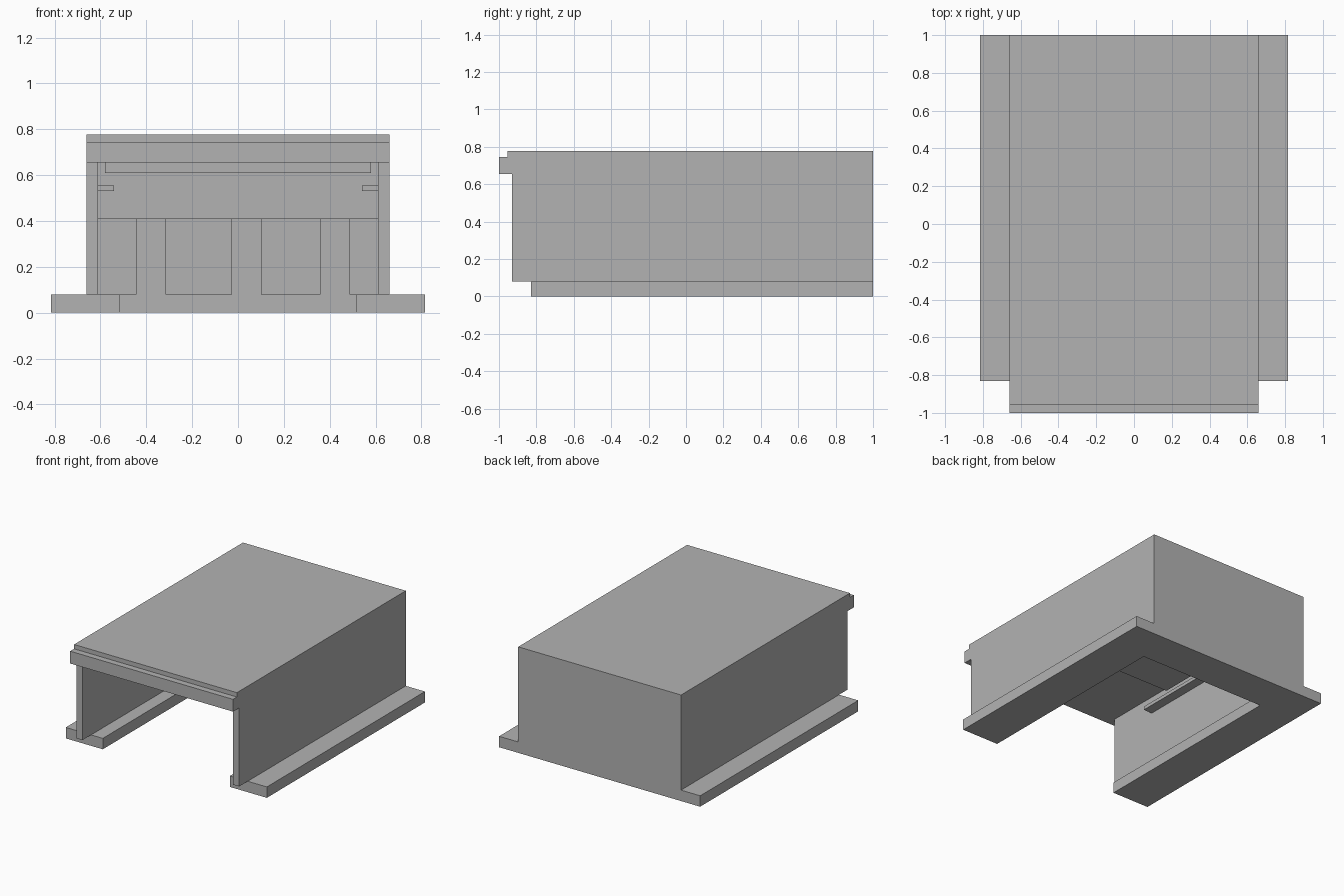
import bpy
import bmesh

if "Cube" in bpy.data.objects:
    bpy.data.objects.remove(bpy.data.objects["Cube"], do_unlink=True)

grey = bpy.data.materials.new("plain grey")
grey.use_nodes = True
colour = (0.45, 0.45, 0.45, 1)
grey.diffuse_color = colour
grey.node_tree.nodes["Principled BSDF"].inputs["Base Color"].default_value = colour


def prism(name, outline, start, end, axis):
    """Extrude an outline along an axis; it is given in (y, z) for X, (x, z) for Y, (x, y) for Z."""
    place = {"X": lambda a, b, c: (c, a, b),
             "Y": lambda a, b, c: (a, c, b),
             "Z": lambda a, b, c: (a, b, c)}[axis]
    bm = bmesh.new()
    low = [bm.verts.new(place(a, b, start)) for a, b in outline]
    high = [bm.verts.new(place(a, b, end)) for a, b in outline]
    bm.faces.new(low)
    bm.faces.new(high)
    for i in range(len(low)):
        j = (i + 1) % len(low)
        bm.faces.new((low[i], low[j], high[j], high[i]))
    bmesh.ops.recalc_face_normals(bm, faces=bm.faces)
    mesh = bpy.data.meshes.new(name)
    bm.to_mesh(mesh)
    bm.free()
    mesh.materials.append(grey)
    obj = bpy.data.objects.new(name, mesh)
    bpy.context.collection.objects.link(obj)
    return obj


def box(name, x, y, z):
    return prism(name, [(x[0], y[0]), (x[1], y[0]), (x[1], y[1]), (x[0], y[1])], *z, "Z")


BASE, LEDGE, CEILING, TOP = 0.08, 0.41, 0.655, 0.777
OUT, INNER, BACK = 0.66, 0.61, 0.716

# U-shaped footing, open at the front
prism("footing", [(-0.815, -0.83), (-0.515, -0.83), (-0.515, BACK), (0.515, BACK),
                  (0.515, -0.83), (0.815, -0.83), (0.815, 1), (-0.815, 1)], 0, BASE, "Z")

# Roof slab with the stepped front lintel
prism("roof", [(-1, CEILING), (1, CEILING), (1, TOP), (-0.955, TOP),
               (-0.955, 0.745), (-1, 0.745)], -OUT, OUT, "X")

# Walls
for side, s in (("left", 1), ("right", -1)):
    box(side + "_wall", sorted((s * INNER, s * OUT)), (-0.93, 1), (BASE, CEILING))
    # Rail with a raised lip along the inside of the wall
    prism(side + "_rail", [(s * INNER, 0.53), (s * 0.54, 0.53), (s * 0.54, 0.555),
                           (s * INNER, 0.555)], -0.54, 0.95, "Y")
box("back_wall", (-INNER, INNER), (0.95, 1), (BASE, CEILING))

# Lowered ceiling panel behind the opening
box("ceiling_panel", (-0.58, 0.58), (-0.35, 0.95), (0.61, CEILING))

# Thick lower part of the back wall with three shallow piers
box("back_ledge", (-INNER, INNER), (BACK + 0.02, 0.95), (BASE, LEDGE))
for i, x in enumerate((-0.38, 0.037, 0.423)):
    box(f"back_pier_{i + 1}", (x - 0.066, x + 0.066), (BACK, BACK + 0.02), (BASE, LEDGE))
